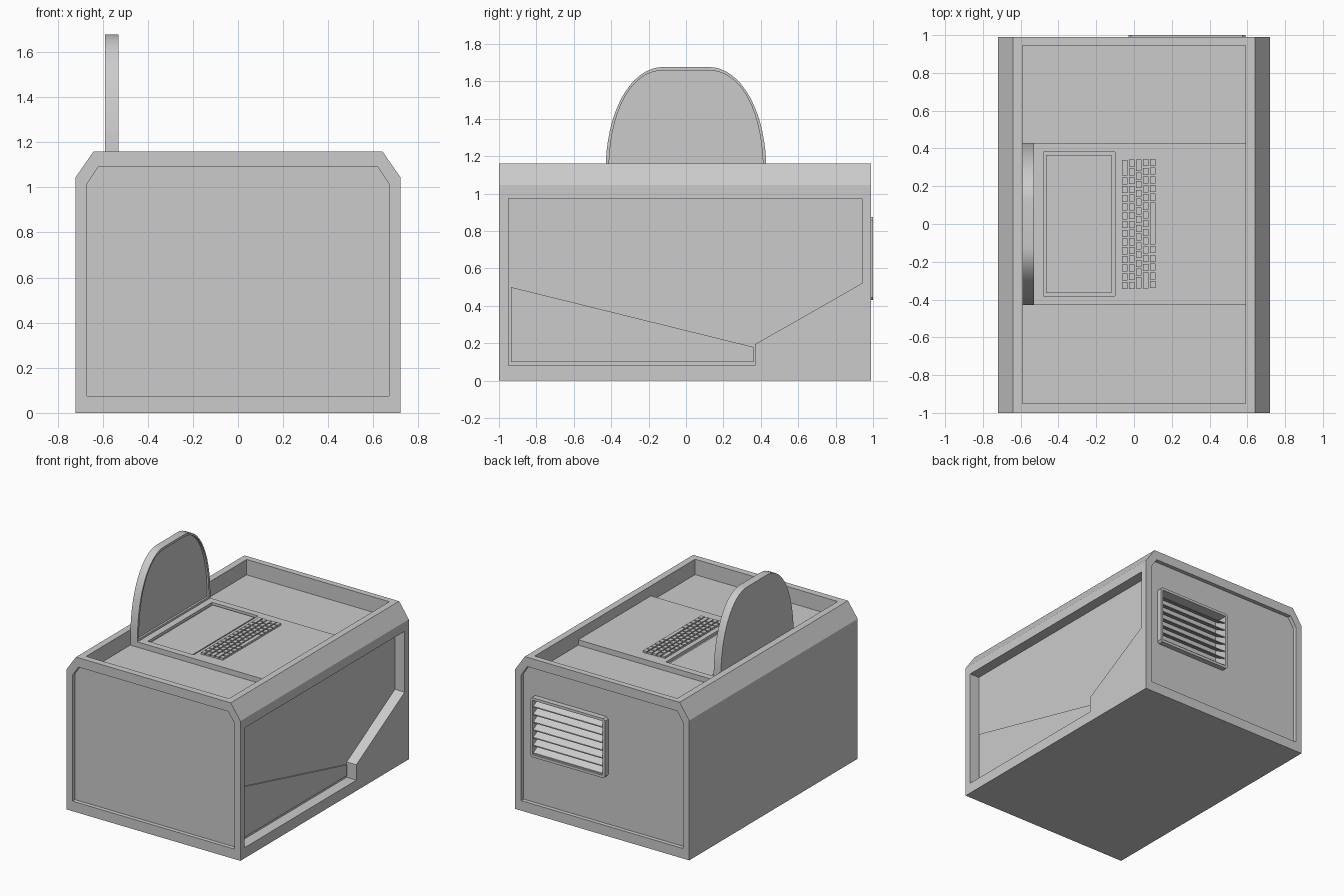
import bpy, bmesh
from mathutils import Vector

if "Cube" in bpy.data.objects:
    bpy.data.objects.remove(bpy.data.objects["Cube"])


def prism(name, pts, axis, a, b):
    """Extrude a 2D profile along an axis from a to b."""
    def place(p, d):
        if axis == 'x':
            return Vector((d, p[0], p[1]))
        if axis == 'y':
            return Vector((p[0], d, p[1]))
        return Vector((p[0], p[1], d))
    bm = bmesh.new()
    face = bm.faces.new([bm.verts.new(place(p, a)) for p in pts])
    ext = bmesh.ops.extrude_face_region(bm, geom=[face])
    verts = [v for v in ext['geom'] if isinstance(v, bmesh.types.BMVert)]
    bmesh.ops.translate(bm, verts=verts, vec=place((0, 0), b - a))
    bmesh.ops.recalc_face_normals(bm, faces=bm.faces)
    mesh = bpy.data.meshes.new(name)
    bm.to_mesh(mesh)
    bm.free()
    obj = bpy.data.objects.new(name, mesh)
    bpy.context.collection.objects.link(obj)
    return obj


def rect(x0, x1, y0, y1):
    return [(x0, y0), (x1, y0), (x1, y1), (x0, y1)]


def rounded(x0, x1, y0, y1, c):
    return [(x0 + c, y0), (x1 - c, y0), (x1, y0 + c), (x1, y1 - c),
            (x1 - c, y1), (x0 + c, y1), (x0, y1 - c), (x0, y0 + c)]


def cut(obj, *cutters):
    """Subtract the cutters from obj, then remove them."""
    for c in cutters:
        c.hide_render = True
        mod = obj.modifiers.new("cut", 'BOOLEAN')
        mod.operation = 'DIFFERENCE'
        mod.solver = 'EXACT'
        mod.object = c
    dg = bpy.context.evaluated_depsgraph_get()
    dg.update()
    mesh = bpy.data.meshes.new_from_object(obj.evaluated_get(dg))
    obj.modifiers.clear()
    obj.data = mesh
    for c in cutters:
        bpy.data.objects.remove(c)


# Main cabinet with chamfered top edges
body = prism("cabinet", [(-.72, 0), (.72, 0), (.72, 1.045), (.64, 1.16),
                         (-.64, 1.16), (-.72, 1.045)], 'y', -1, .99)
end_panel = [(-.67, .075), (.67, .075), (.67, 1.015), (.62, 1.09),
             (-.62, 1.09), (-.67, 1.015)]
side_panel = [(-.95, .08), (.37, .08), (.37, .195), (.94, .52),
              (.94, .975), (-.95, .975)]
cut(body,
    prism("cut_front", end_panel, 'y', -1.1, -.97),
    prism("cut_back", end_panel, 'y', .96, 1.1),
    prism("cut_side", side_panel, 'x', .64, .8),
    prism("cut_top", rect(-.59, .59, -.95, .945), 'z', 1.045, 1.3),
    prism("cut_vent", rect(-.01, .57, .45, .855), 'y', .89, 1.05))

# Sloped lower plate inside the side recess
prism("side_lower_plate", [(-.935, .1), (.36, .1), (.36, .18), (-.935, .5)],
      'x', .63, .65)

# Raised deck with the display pocket
deck = prism("deck", rect(-.6, .6, -.43, .43), 'z', 1.03, 1.085)
cut(deck, prism("cut_pocket", rect(-.48, -.10, -.38, .38), 'z', 1.065, 1.2))
prism("pocket_plate", rect(-.465, -.12, -.365, .365), 'z', 1.06, 1.075)


# Upright arched lid with a shallow recess on its inner face
def arch(inset, bottom, n=16):
    w, top = .43 - inset, 1.677 - inset
    ctrl = [Vector(p) for p in ((w, 1.12), (w, 1.43), (.30, top), (.12, top))]
    half = [(w, bottom)]
    for i in range(n + 1):
        t = i / n
        k = ((1 - t) ** 3, 3 * t * (1 - t) ** 2, 3 * t * t * (1 - t), t ** 3)
        p = sum((c * f for c, f in zip(ctrl, k)), Vector((0, 0)))
        half.append((p.x, p.y))
    return half + [(-y, z) for y, z in reversed(half)]


lid = prism("arched_lid", arch(0, 1.07), 'x', -.589, -.53)
cut(lid, prism("cut_lid", arch(.018, 1.1), 'x', -.545, -.4))
bpy.ops.object.select_all(action='DESELECT')
lid.select_set(True)
bpy.context.view_layer.objects.active = lid
bpy.ops.object.shade_smooth_by_angle(angle=.6)

# Keyboard: widths of the keys in each row, in key units
rows = [[1] * 13 + [2], [1] * 15, [1.5] + [1] * 12 + [1.5],
        [2] + [1] * 13, [1] * 5 + [5] + [1] * 5]
pitch = .0462
for r, widths in enumerate(rows):
    x = -.064 + r * .037
    y = -.345 + r * .0015
    for k, w in enumerate(widths):
        prism(f"key_{r}_{k}", rect(x, x + .029, y, y + w * pitch - .009),
              'z', 1.08, 1.1)
        y += w * pitch

# Back vent: frame and slanted louvres
frame = prism("vent_frame", rounded(-.03, .59, .43, .875, .015), 'y', .95, 1)
cut(frame, prism("cut_frame", rect(-.01, .57, .45, .855), 'y', .9, 1.1))
step = .405 / 7
for i in range(7):
    z = .452 + i * step
    prism(f"vent_louvre_{i}", [(.99, z), (.99, z + .008), (.9, z + .056),
                               (.9, z + .048)], 'x', -.015, .575)
